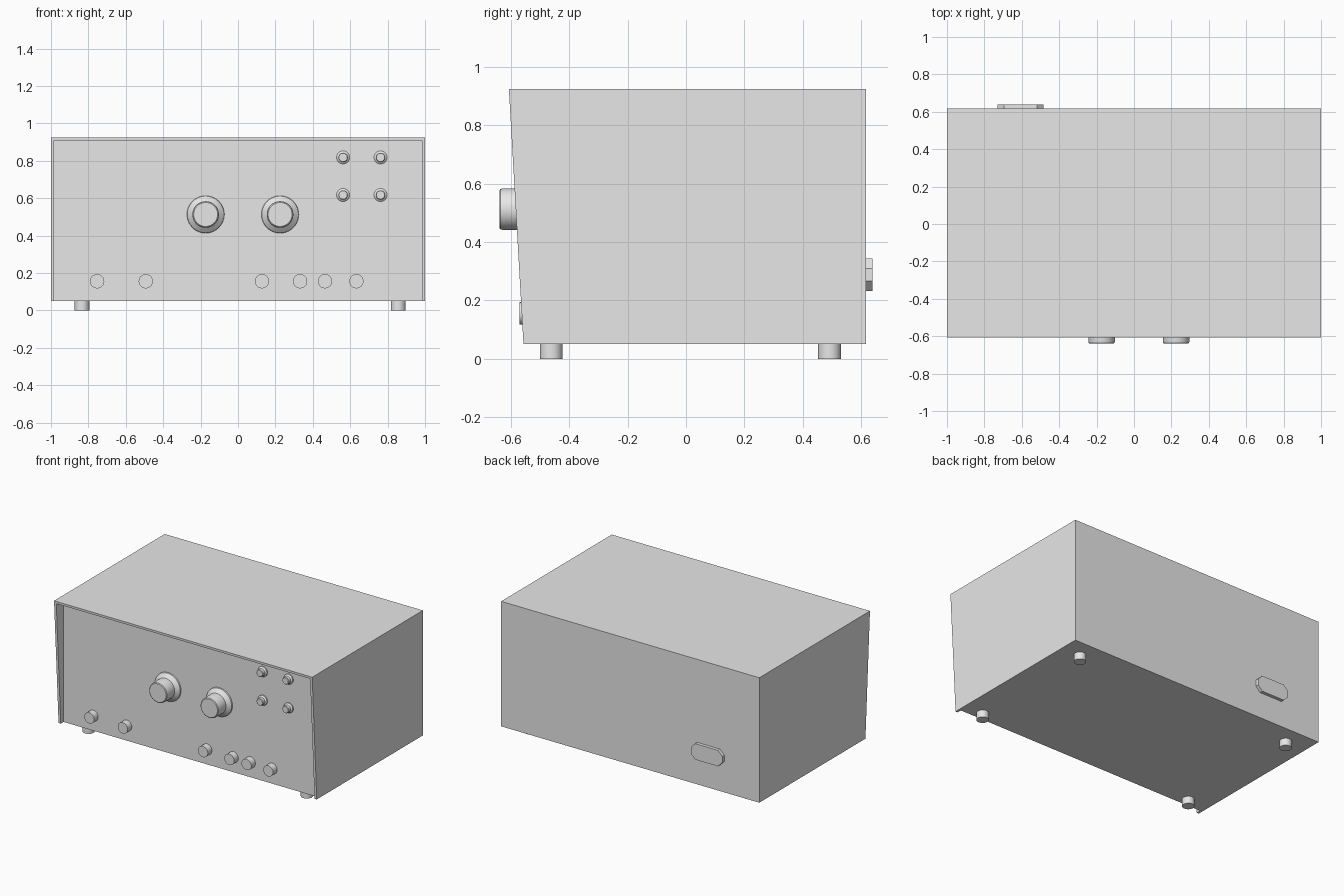
import bpy, bmesh, math

if "Cube" in bpy.data.objects:
    bpy.data.objects.remove(bpy.data.objects["Cube"])

GREY = (0.8, 0.8, 0.8, 1)
mat = bpy.data.materials.new("plain grey")
mat.use_nodes = True
mat.diffuse_color = GREY
mat.node_tree.nodes["Principled BSDF"].inputs["Base Color"].default_value = GREY

PANEL_Y, BACK_Y = -0.525, 0.617
BASE_Z, TOP_Z = 0.05, 0.925


def finish(name, bm, smooth=False):
    bmesh.ops.recalc_face_normals(bm, faces=bm.faces)
    mesh = bpy.data.meshes.new(name)
    bm.to_mesh(mesh)
    bm.free()
    mesh.materials.append(mat)
    ob = bpy.data.objects.new(name, mesh)
    bpy.context.collection.objects.link(ob)
    if smooth:
        bpy.ops.object.select_all(action='DESELECT')
        ob.select_set(True)
        bpy.context.view_layer.objects.active = ob
        bpy.ops.object.shade_smooth_by_angle(angle=math.radians(35))
    return ob


def prism(name, points, offset):
    """Extrude a closed outline along an offset."""
    bm = bmesh.new()
    face = bm.faces.new([bm.verts.new(p) for p in points])
    out = bmesh.ops.extrude_face_region(bm, geom=[face], use_keep_orig=True)
    verts = [g for g in out["geom"] if isinstance(g, bmesh.types.BMVert)]
    bmesh.ops.translate(bm, verts=verts, vec=offset)
    return finish(name, bm)


def turned(name, origin, profile, axis, sides=40):
    """Turn (radius, distance) pairs around an axis: 'front' or 'up'."""
    bm = bmesh.new()
    rings = []
    for r, d in profile:
        ring = []
        for i in range(sides):
            a = math.tau * i / sides
            u, v = r * math.cos(a), r * math.sin(a)
            p = (u, -d, v) if axis == 'front' else (u, v, d)
            ring.append(bm.verts.new([o + c for o, c in zip(origin, p)]))
        rings.append(ring)
    for lo, hi in zip(rings, rings[1:]):
        for i in range(sides):
            j = (i + 1) % sides
            bm.faces.new((lo[i], lo[j], hi[j], hi[i]))
    bm.faces.new(rings[0])
    bm.faces.new(rings[-1])
    return finish(name, bm, smooth=True)


# Cabinet with a sloping front edge and a recessed upright panel
side = [(-0.557, BASE_Z), (-0.607, TOP_Z), (BACK_Y, TOP_Z), (BACK_Y, BASE_Z)]
cabinet = prism("cabinet", [(-1, y, z) for y, z in side], (2, 0, 0))
opening = [(-1, -0.1), (-1, 0.909), (PANEL_Y, 0.909), (PANEL_Y, -0.1)]
cutter = prism("panel_cutter", [(-0.983, y, z) for y, z in opening], (1.966, 0, 0))
cutter.hide_render = True
cutter.hide_viewport = True
cut = cabinet.modifiers.new("panel recess", 'BOOLEAN')
cut.operation, cut.object, cut.solver = 'DIFFERENCE', cutter, 'EXACT'
bpy.context.view_layer.objects.active = cabinet
bpy.ops.object.modifier_apply(modifier=cut.name)
bpy.data.objects.remove(cutter)

# Large dials: flared skirt and a rounded cap
DIAL = [(0.1, 0), (0.098, 0.008), (0.071, 0.03), (0.071, 0.102),
        (0.069, 0.111), (0.064, 0.115)]
for i, x in enumerate((-0.173, 0.225)):
    turned(f"dial_{i + 1}", (x, PANEL_Y, 0.513), DIAL, 'front')

# Small push buttons with a collar
BUTTON = [(0.035, 0), (0.035, 0.008), (0.025, 0.016), (0.025, 0.036), (0.022, 0.039)]
for x in (0.562, 0.762):
    for z in (0.617, 0.818):
        turned("push_button", (x, PANEL_Y, z), BUTTON, 'front')

# Row of plain round knobs
for x in (-0.753, -0.493, 0.128, 0.332, 0.465, 0.633):
    turned("round_knob", (x, PANEL_Y, 0.156), [(0.038, 0), (0.038, 0.046)], 'front')

# Feet
for x in (-0.834, 0.857):
    for y in (-0.462, 0.492):
        turned("foot", (x, y, 0), [(0.039, 0), (0.039, BASE_Z)], 'up')

# Rear socket plate with clipped corners
cx, cz, w, h, c = -0.607, 0.288, 0.122, 0.056, 0.034
socket = [(-w + c, h), (w - c, h), (w, h - c), (w, c - h),
          (w - c, -h), (c - w, -h), (-w, c - h), (-w, h - c)]
prism("rear_socket", [(cx + x, BACK_Y, cz + z) for x, z in socket], (0, 0.023, 0))
